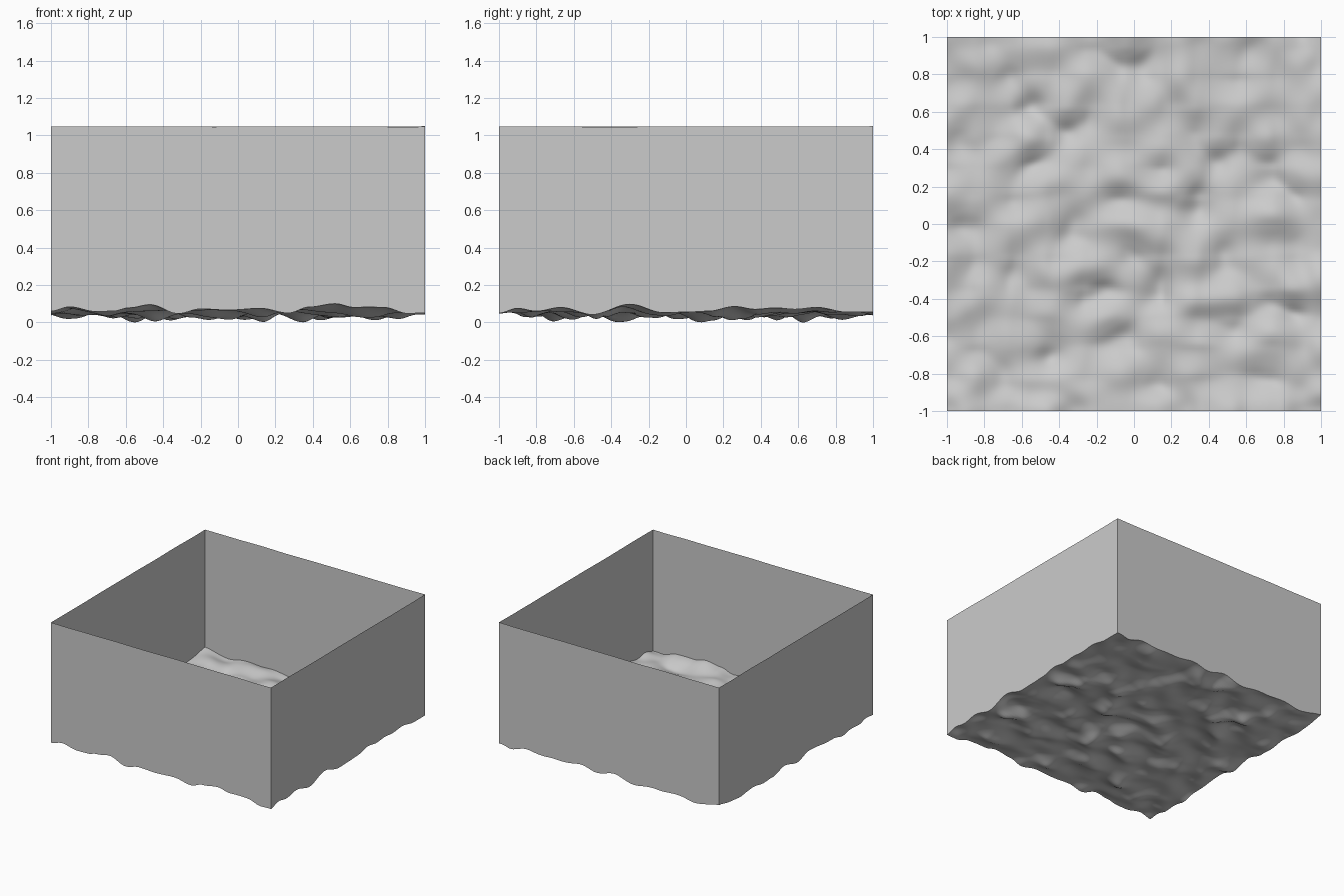
import bpy, bmesh, math
from mathutils import noise, Vector

if "Cube" in bpy.data.objects:
    bpy.data.objects.remove(bpy.data.objects["Cube"])

N = 120          # grid cells per side
RIM = 1.05       # height of the wall tops

# Heights of the wavy lower edge of the front (along x) and right (along y) walls
FRONT = [(-1, .06), (-.9, .083), (-.76, .058), (-.67, .06), (-.58, .078), (-.47, .095),
         (-.32, .047), (-.2, .072), (-.05, .066), (.12, .075), (.27, .05), (.38, .082),
         (.52, .1), (.62, .08), (.7, .082), (.78, .08), (.92, .045), (1, .05)]
RIGHT = [(-1, .05), (-.9, .075), (-.8, .06), (-.67, .08), (-.5, .043), (-.3, .097),
         (-.12, .052), (0, .055), (.12, .06), (.26, .085), (.37, .07), (.48, .078),
         (.58, .07), (.7, .08), (.86, .055), (1, .055)]


def profile(points, t):
    """Smoothly interpolate an edge profile."""
    for (a, za), (b, zb) in zip(points, points[1:]):
        if t <= b:
            k = (1 - math.cos(math.pi * (t - a) / (b - a))) / 2
            return za + (zb - za) * k
    return points[-1][1]


def ripple(x, y):
    """Choppy ripples, blended into the edge profiles."""
    n = noise.noise(Vector((x * 5.0 + 7.3, y * 6.2 + 2.1, 0.4)))
    z = 0.056 + 0.046 * n
    for points, t, dist in ((FRONT, x, 1 + y), (RIGHT, y, 1 - x)):
        w = math.exp(-(dist / 0.09) ** 2)
        z += (profile(points, t) - z) * w
    return z


def finish(name, bm):
    mesh = bpy.data.meshes.new(name)
    bm.to_mesh(mesh)
    bm.free()
    ob = bpy.data.objects.new(name, mesh)
    bpy.context.collection.objects.link(ob)
    bpy.ops.object.select_all(action='DESELECT')
    ob.select_set(True)
    bpy.context.view_layer.objects.active = ob
    bpy.ops.object.shade_smooth_by_angle(angle=math.radians(40))


# Rippled floor, with the deepest troughs eased down to rest on z = 0
bm = bmesh.new()
bmesh.ops.create_grid(bm, x_segments=N, y_segments=N, size=1)
for v in bm.verts:
    v.co.z = ripple(v.co.x, v.co.y)
low = min(v.co.z for v in bm.verts)
for v in bm.verts:
    if v.co.z < 0.05:
        v.co.z -= low * ((0.05 - v.co.z) / (0.05 - low)) ** 2

# Thin open-topped walls rising from the floor's border, rim very slightly uneven
border = [e for e in bm.edges if e.is_boundary]
ret = bmesh.ops.extrude_edge_only(bm, edges=border)
for v in ret["geom"]:
    if isinstance(v, bmesh.types.BMVert):
        v.co.z = RIM - 0.003 * (1 + noise.noise(Vector((v.co.x * 4, v.co.y * 4, 3.3))))
bmesh.ops.recalc_face_normals(bm, faces=bm.faces)
if sum(f.normal.z for f in bm.faces) > 0:
    bmesh.ops.reverse_faces(bm, faces=bm.faces)
finish("rippled_basin", bm)
